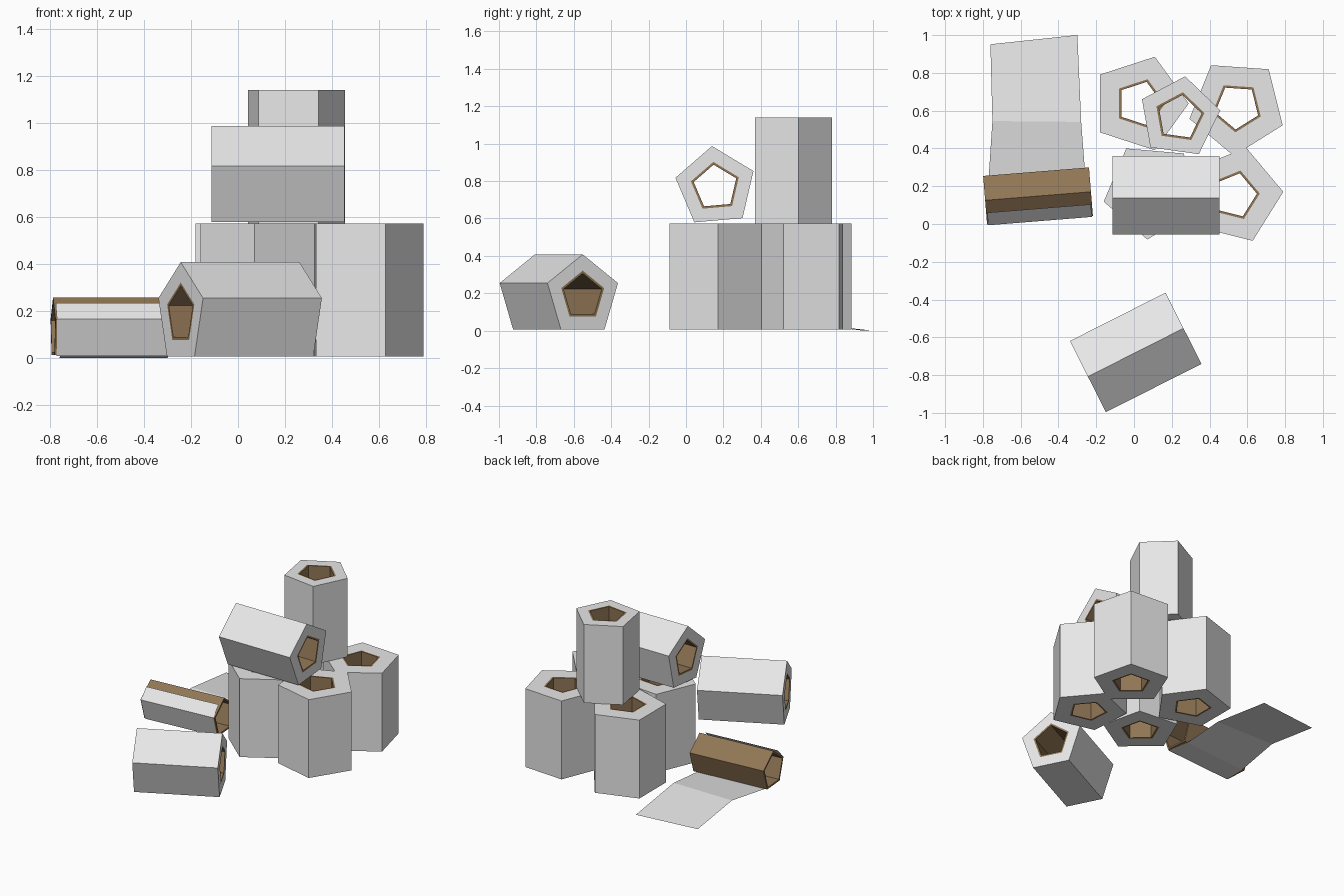
import bpy, bmesh, math
from mathutils import Matrix, Vector

if "Cube" in bpy.data.objects:
    bpy.data.objects.remove(bpy.data.objects["Cube"])


def material(name, rgb):
    m = bpy.data.materials.new(name)
    m.diffuse_color = (*rgb, 1)
    m.use_nodes = True
    m.node_tree.nodes["Principled BSDF"].inputs["Base Color"].default_value = m.diffuse_color
    return m


PAPER = material("white_paper", (0.8, 0.8, 0.8))
CARD = material("brown_card", (0.28, 0.18, 0.09))
CORE_OUT, CORE_IN = 0.135, 0.12


def finish(bm, name, mat, frame):
    bmesh.ops.recalc_face_normals(bm, faces=bm.faces)
    mesh = bpy.data.meshes.new(name)
    bm.to_mesh(mesh)
    bm.free()
    mesh.materials.append(mat)
    obj = bpy.data.objects.new(name, mesh)
    obj.matrix_world = frame
    bpy.context.collection.objects.link(obj)
    return obj


def pentagon_tube(name, mat, frame, r_out, r_in, length, phase):
    """Hollow five-sided tube along local z, centred on its origin."""
    bm = bmesh.new()
    h = length / 2
    rings = []
    for r, z in ((r_out, -h), (r_out, h), (r_in, h), (r_in, -h)):
        angles = [math.radians(phase + 72 * i) for i in range(5)]
        rings.append([bm.verts.new((r * math.cos(a), r * math.sin(a), z)) for a in angles])
    for k in range(4):
        a, b = rings[k], rings[(k + 1) % 4]
        for i in range(5):
            j = (i + 1) % 5
            bm.faces.new((a[i], a[j], b[j], b[i]))
    return finish(bm, name, mat, frame)


def lying(centre, heading):
    """Frame with local z along a level heading, local y up."""
    a = math.radians(heading)
    m = Matrix(((-math.sin(a), 0, math.cos(a)),
                (math.cos(a), 0, math.sin(a)),
                (0, 1, 0))).to_4x4()
    return Matrix.Translation(centre) @ m


def roll(name, frame, radius, phase, length=0.567):
    pentagon_tube(name + "_paper", PAPER, frame, radius, CORE_OUT, length, phase)
    pentagon_tube(name + "_core", CARD, frame, CORE_OUT, CORE_IN, length, phase)


# Four upright rolls at the bottom of the pile
for name, x, y, phase in (("back_left_roll", 0.03, 0.638, 0),
                          ("back_right_roll", 0.546, 0.62, 50),
                          ("front_right_roll", 0.531, 0.152, 4),
                          ("front_left_roll", 0.093, 0.177, 121)):
    roll(name, Matrix.Translation((x, y, 0.289)), 0.26, phase)

# Upright roll on top, lying roll on top, lying roll on the floor
roll("top_upright_roll", Matrix.Translation((0.24, 0.564, 0.857)), 0.22, 10)
roll("top_lying_roll", lying((0.17, 0.158, 0.768), 0), 0.22, 23)
roll("floor_lying_roll", lying((0.009, -0.68, 0.186), 26.8), 0.222, 90)

# Empty core with the last sheet trailing off behind it
frame = lying((-0.508, 0.148, 0.122), 4.6)
pentagon_tube("empty_core", CARD, frame, 0.136, 0.121, 0.562, 90)

# Last sheet: cross-section (across, height) with left and right edges along the core
section = [(-0.066, 0.112, -0.275, 0.275),
           (-0.133, 0.043, -0.275, 0.275),
           (-0.082, -0.113, -0.272, 0.272),
           (0.082, -0.113, -0.258, 0.258),
           (0.394, -0.072, -0.209, 0.259),
           (0.827, -0.122, -0.187, 0.276)]
bm = bmesh.new()
rows = []
for i, (v, z, u0, u1) in enumerate(section):
    skew = {4: 0.021, 5: -0.006}.get(i, 0)
    rows.append((bm.verts.new((v + skew, z, u0)), bm.verts.new((v - skew, z, u1))))
for a, b in zip(rows, rows[1:]):
    bm.faces.new((a[0], a[1], b[1], b[0]))
finish(bm, "last_sheet", PAPER, frame)
